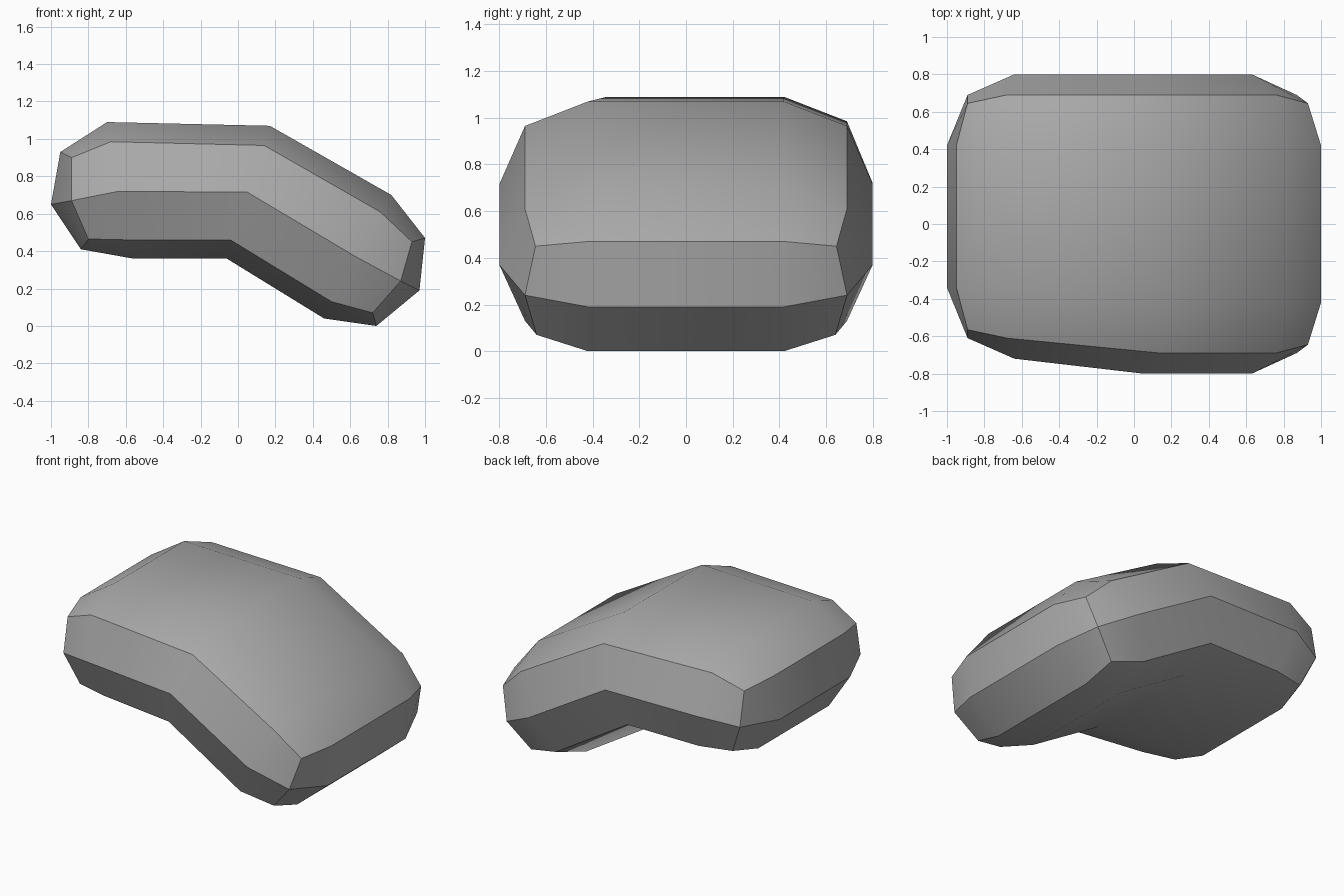
import bpy
import bmesh

default = bpy.data.objects.get("Cube")
if default:
    bpy.data.objects.remove(default, do_unlink=True)

# Bent profiles (x, z) at five stations, from right end to left end
CENTRE = {
    "top": [(-0.95, 0.93), (-0.70, 1.09), (0.17, 1.07), (0.82, 0.70), (1.0, 0.47)],
    "middle": [(-1.0, 0.65), None, None, None, (0.97, 0.19)],
    "bottom": [(-0.84, 0.41), (-0.56, 0.36), (-0.06, 0.36), (0.46, 0.04), (0.74, 0.0)],
}
RIM = {
    "top": [(-0.89, 0.90), (-0.68, 0.985), (0.14, 0.965), (0.76, 0.61), (0.93, 0.45)],
    "middle": [(-0.89, 0.67), (-0.64, 0.72), (0.05, 0.715), (0.63, 0.37), (0.87, 0.24)],
    "bottom": [(-0.80, 0.465), (-0.58, 0.46), (-0.04, 0.46), (0.50, 0.13), (0.72, 0.07)],
}
# Half depth of the rim at the ends and along the body
DEPTH = {"top": (0.645, 0.69), "middle": (0.69, 0.80), "bottom": (0.64, 0.69)}
LEVELS = ["bottom", "middle", "top"]
FLAT_HALF = 0.42
FRONT_TAPER = 0.08
LAST = (4, 3, 2)


def position(station, row, level):
    """Place one point of the bent, rounded slab."""
    name = LEVELS[level]
    outer = row in (0, 3)
    x, z = (RIM if outer else CENTRE)[name][station]
    end_depth, body_depth = DEPTH[name]
    y = FLAT_HALF
    if outer:
        y = end_depth if station in (0, 4) else body_depth
    if row < 2:
        y = -y
        if station < 2:
            y += FRONT_TAPER
    return x, y, z


bm = bmesh.new()
points = {}


def point(key):
    if key not in points:
        points[key] = bm.verts.new(position(*key))
    return points[key]


# Six sides of the slab, each a small grid of faces
for axis in range(3):
    a, b = [n for n in range(3) if n != axis]
    for side in (0, LAST[axis]):
        for u in range(LAST[a]):
            for v in range(LAST[b]):
                corners = []
                for du, dv in ((0, 0), (1, 0), (1, 1), (0, 1)):
                    key = [side] * 3
                    key[a], key[b] = u + du, v + dv
                    corners.append(point(tuple(key)))
                bm.faces.new(corners).smooth = True
bmesh.ops.recalc_face_normals(bm, faces=bm.faces[:])

# Crisp border between sides and around the middle ridge
keys = {vert: key for key, vert in points.items()}
for edge in bm.edges:
    p, q = (keys[vert] for vert in edge.verts)
    shared = sum(p[n] == q[n] and p[n] in (0, LAST[n]) for n in range(3))
    ridge = p[2] == q[2] == 1
    edge.smooth = not (shared > 1 or ridge)

mesh = bpy.data.meshes.new("bent_slab")
bm.to_mesh(mesh)
bm.free()

grey = bpy.data.materials.new("neutral_grey")
grey.use_nodes = True
colour = (0.4, 0.4, 0.4, 1)
grey.diffuse_color = colour
grey.node_tree.nodes["Principled BSDF"].inputs["Base Color"].default_value = colour
mesh.materials.append(grey)

slab = bpy.data.objects.new("bent_slab", mesh)
bpy.context.collection.objects.link(slab)
